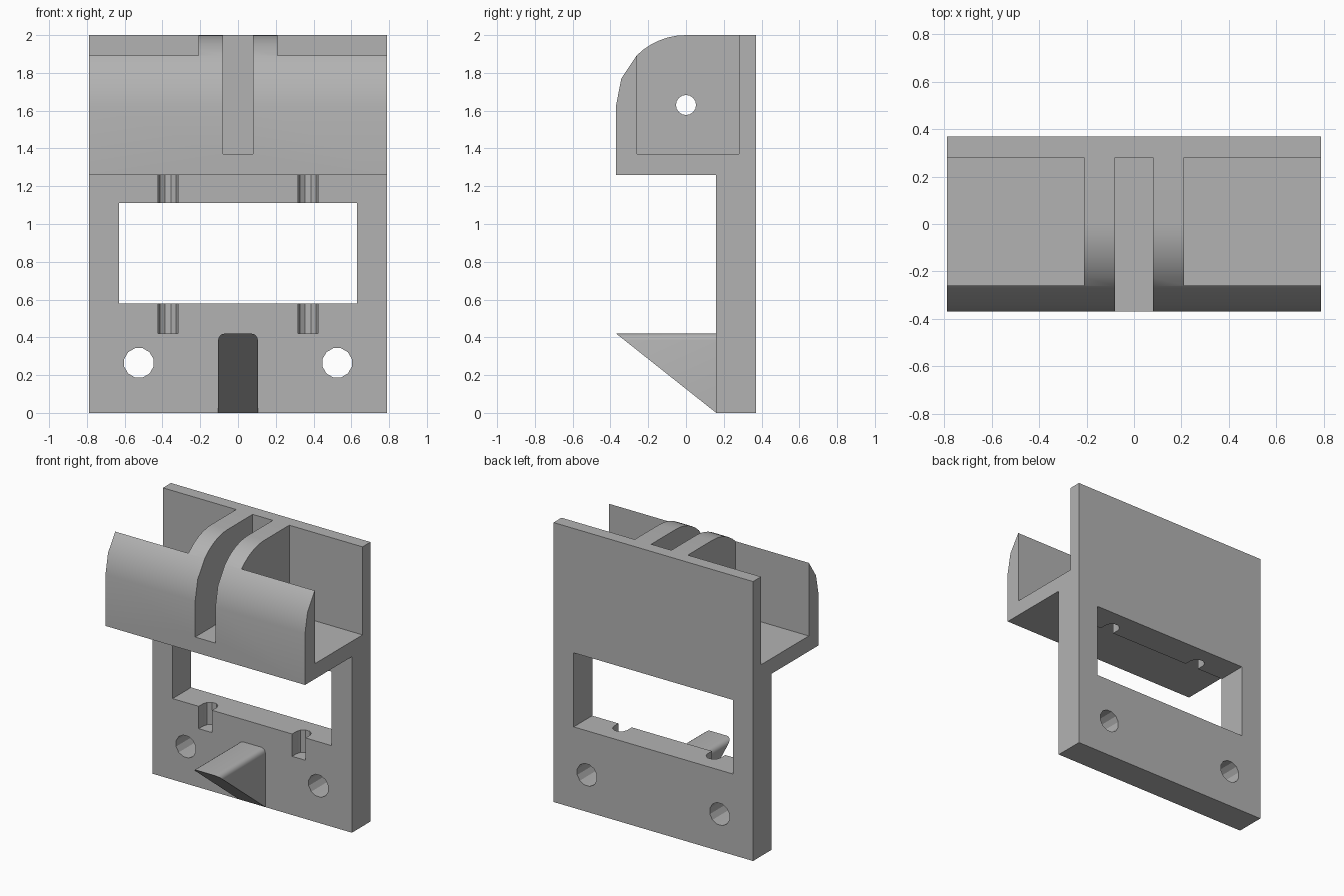
import bpy, bmesh
from math import radians, sin, cos, pi
from mathutils import Vector

old = bpy.data.objects.get("Cube")
if old:
    bpy.data.objects.remove(old, do_unlink=True)

grey = bpy.data.materials.new("plain grey")
grey.use_nodes = True
COLOUR = (0.45, 0.45, 0.45, 1)
grey.diffuse_color = COLOUR
grey.node_tree.nodes["Principled BSDF"].inputs["Base Color"].default_value = COLOUR


def prism(name, points, start, length):
    """Extrude a closed outline of 3D points along a vector."""
    bm = bmesh.new()
    face = bm.faces.new([bm.verts.new(Vector(p) + Vector(start)) for p in points])
    new = bmesh.ops.extrude_face_region(bm, geom=[face])["geom"]
    bmesh.ops.translate(bm, vec=length, verts=[v for v in new if isinstance(v, bmesh.types.BMVert)])
    bmesh.ops.recalc_face_normals(bm, faces=bm.faces)
    mesh = bpy.data.meshes.new(name)
    bm.to_mesh(mesh)
    bm.free()
    mesh.materials.append(grey)
    obj = bpy.data.objects.new(name, mesh)
    bpy.context.collection.objects.link(obj)
    return obj


def box(name, x, y, z):
    base = [(x[0], y[0], z[0]), (x[1], y[0], z[0]), (x[1], y[1], z[0]), (x[0], y[1], z[0])]
    return prism(name, base, (0, 0, 0), (0, 0, z[1] - z[0]))


def circle(radius, sides, phase=0):
    return [(radius * cos(2 * pi * i / sides + phase), radius * sin(2 * pi * i / sides + phase))
            for i in range(sides)]


def select_only(obj):
    bpy.ops.object.select_all(action='DESELECT')
    obj.select_set(True)
    bpy.context.view_layer.objects.active = obj


def cut(body, cutter):
    mod = body.modifiers.new("cut", 'BOOLEAN')
    mod.operation = 'DIFFERENCE'
    mod.solver = 'EXACT'
    mod.object = cutter
    select_only(body)
    bpy.ops.object.modifier_apply(modifier=mod.name)
    bpy.data.objects.remove(cutter, do_unlink=True)


HALF, FRONT, BACK, PLATE = 0.79, -0.37, 0.37, 0.16
R, AXIS_Z, UNDER, FLOOR = 0.37, 1.63, 1.26, 1.37

# Plate and housing share one side profile with a rounded upper front
angles = [0, 22.5] + [45 + 7.5 * i for i in range(7)]
side = [(0, PLATE, 0), (0, BACK, 0), (0, BACK, 2)]
side += [(0, -R * cos(radians(a)), AXIS_Z + R * sin(radians(a))) for a in reversed(angles)]
side += [(0, FRONT, UNDER), (0, PLATE, UNDER)]
body = prism("bracket_body", side, (-HALF, 0, 0), (2 * HALF, 0, 0))

# Centre slot, open at the front and top
cut(body, box("slot_cutter", (-0.08, 0.08), (-0.6, 0.28), (FLOOR, 2.2)))

# Rectangular window through the plate
cut(body, box("window_cutter", (-0.63, 0.63), (0, 0.6), (0.58, 1.11)))

# Pin hole through both ribs
pin = [(0, y, z) for y, z in circle(0.053, 16)]
cut(body, prism("pin_cutter", pin, (-0.3, 0, AXIS_Z), (0.6, 0, 0)))

for s in (-1, 1):
    # Open side pocket
    cut(body, box("pocket_cutter", sorted((s * 0.21, s)), (-0.26, 0.28), (FLOOR, 2.2)))
    # Screw hole
    hole = [(x, 0, z) for x, z in circle(0.08, 12, pi / 12)]
    cut(body, prism("screw_cutter", hole, (s * 0.525, 0, 0.265), (0, 0.6, 0)))
    # Round-backed groove above and below the window
    arc = [(0.053 * cos(pi * i / 5), 0.21 + 0.053 * sin(pi * i / 5), 0) for i in range(6)]
    groove = arc + [(-0.053, 0.1, 0), (0.053, 0.1, 0)]
    cut(body, prism("groove_cutter", groove, (s * 0.37, 0, 0.42), (0, 0, UNDER - 0.42)))

# Wedge catch: rounded-top block sliced by a sloping plane
W, TOP, C = 0.105, 0.42, 0.035
corner = [(W - C + C * sin(pi * i / 8), 0, TOP - C + C * cos(pi * i / 8)) for i in range(5)]
outline = corner + [(W, 0, 0)] + [(-W, 0, 0)] + [(-x, y, z) for x, y, z in reversed(corner)]
catch = prism("wedge_catch", outline, (0, FRONT, 0), (0, PLATE - FRONT, 0))
bm = bmesh.new()
bm.from_mesh(catch.data)
geom = bm.verts[:] + bm.edges[:] + bm.faces[:]
cutting = bmesh.ops.bisect_plane(bm, geom=geom, plane_co=(0, PLATE, 0),
                                 plane_no=(0, -TOP, FRONT - PLATE), clear_outer=True)
edges = [e for e in cutting["geom_cut"] if isinstance(e, bmesh.types.BMEdge)]
bmesh.ops.holes_fill(bm, edges=bm.edges[:], sides=0)
bmesh.ops.remove_doubles(bm, verts=bm.verts, dist=0.0005)
bmesh.ops.recalc_face_normals(bm, faces=bm.faces)
bm.to_mesh(catch.data)
bm.free()

for obj in (body, catch):
    select_only(obj)
    bpy.ops.object.shade_smooth_by_angle(angle=radians(25))
